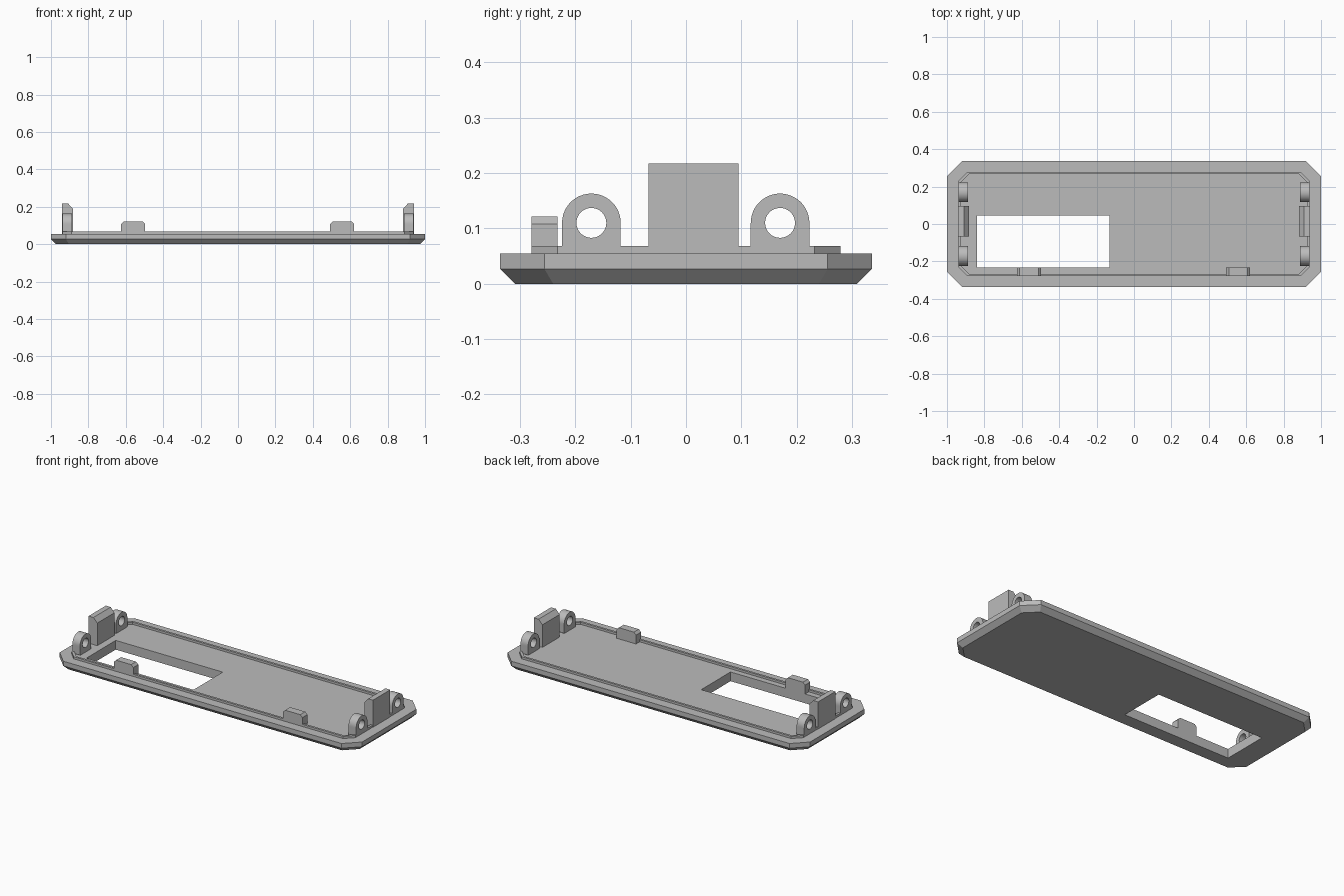
import bpy, bmesh, math
from mathutils import Vector

cube = bpy.data.objects.get("Cube")
if cube:
    bpy.data.objects.remove(cube, do_unlink=True)

grey = bpy.data.materials.new("plain grey")
grey.use_nodes = True
GREY = (0.5, 0.5, 0.5, 1)
grey.diffuse_color = GREY
grey.node_tree.nodes["Principled BSDF"].inputs["Base Color"].default_value = GREY


def finish(name, bm):
    bmesh.ops.recalc_face_normals(bm, faces=bm.faces)
    mesh = bpy.data.meshes.new(name)
    bm.to_mesh(mesh)
    bm.free()
    mesh.materials.append(grey)
    obj = bpy.data.objects.new(name, mesh)
    bpy.context.collection.objects.link(obj)
    return obj


def octagon(hx, hy, c):
    """Rectangle outline with cut corners."""
    return [(hx, hy - c), (hx - c, hy), (c - hx, hy), (-hx, hy - c),
            (-hx, c - hy), (c - hx, -hy), (hx - c, -hy), (hx, c - hy)]


def loft(name, rings, closed=False):
    """Skin equal rings of points; cap the ends or join them in a loop."""
    bm = bmesh.new()
    loops = [[bm.verts.new(p) for p in ring] for ring in rings]
    pairs = list(zip(loops, loops[1:]))
    if closed:
        pairs.append((loops[-1], loops[0]))
    else:
        bm.faces.new(loops[0])
        bm.faces.new(loops[-1])
    for a, b in pairs:
        for i in range(len(a)):
            j = (i + 1) % len(a)
            bm.faces.new((a[i], a[j], b[j], b[i]))
    return finish(name, bm)


def level(outline, z):
    return [(x, y, z) for x, y in outline]


def cut(obj, cutter):
    cutter.hide_render = True
    cutter.hide_viewport = True
    mod = obj.modifiers.new("opening", "BOOLEAN")
    mod.operation = "DIFFERENCE"
    mod.solver = "EXACT"
    mod.object = cutter
    bpy.context.view_layer.update()
    graph = bpy.context.evaluated_depsgraph_get()
    mesh = bpy.data.meshes.new_from_object(obj.evaluated_get(graph))
    obj.modifiers.clear()
    obj.data = mesh
    bpy.data.objects.remove(cutter, do_unlink=True)


# Base plate with cut corners, bevelled underside and a window
plate = loft("base_plate", [
    level(octagon(0.973, 0.309, 0.069), 0),
    level(octagon(1, 0.336, 0.08), 0.027),
    level(octagon(1, 0.336, 0.08), 0.055)])
window = [(-0.84, -0.232), (-0.132, -0.232), (-0.132, 0.045), (-0.84, 0.045)]
cut(plate, loft("window_cutter", [level(window, -0.1), level(window, 0.2)]))

# Thin raised rim
outer, inner = octagon(0.938, 0.279, 0.047), octagon(0.925, 0.266, 0.042)
loft("raised_rim", [level(outer, 0.05), level(outer, 0.068),
                    level(inner, 0.068), level(inner, 0.05)], closed=True)

# Bevelled locating tabs along the front
tab = [(-0.064, 0.05), (0.064, 0.05), (0.064, 0.108),
       (0.05, 0.122), (-0.05, 0.122), (-0.064, 0.108)]
for side, cx in (("right", -0.561), ("left", 0.557)):
    loft(side + "_front_tab", [[(cx + x, y, z) for x, z in tab]
                               for y in (-0.279, -0.232)])


# Eyelet lug: round top, straight legs, round hole
def lug(name, sx, cy):
    cz, r, hole, n = 0.11, 0.053, 0.027, 48
    out, bore = [], []
    for i in range(n):
        a = 2 * math.pi * i / n
        c, s = math.cos(a), math.sin(a)
        bore.append((cy + hole * c, cz + hole * s))
        if s >= -1e-6:
            out.append((cy + r * c, cz + r * s))
        else:
            # the lower half follows a rectangle down to the plate
            k = min(r / max(abs(c), 1e-6), 0.06 / -s)
            out.append((cy + k * c, cz + k * s))
    x0, x1 = sx * 0.888, sx * 0.938
    obj = loft(name, [[(x, y, z) for y, z in ring] for ring, x in
                      ((out, x0), (out, x1), (bore, x1), (bore, x0))], closed=True)
    for poly in obj.data.polygons:
        poly.use_smooth = True
    bpy.ops.object.select_all(action="DESELECT")
    obj.select_set(True)
    bpy.context.view_layer.objects.active = obj
    bpy.ops.object.shade_smooth_by_angle(angle=math.radians(30))


# Tall end catches with a sloped inner top, each between two lugs
catch = [(0.94, 0.05), (0.94, 0.217), (0.908, 0.217), (0.883, 0.19), (0.883, 0.05)]
for side, sx in (("right", -1), ("left", 1)):
    loft(side + "_end_catch", [[(sx * x, y, z) for x, z in catch]
                               for y in (-0.068, 0.095)])
    for end, cy in (("front", -0.171), ("back", 0.17)):
        lug(f"{side}_{end}_lug", sx, cy)
